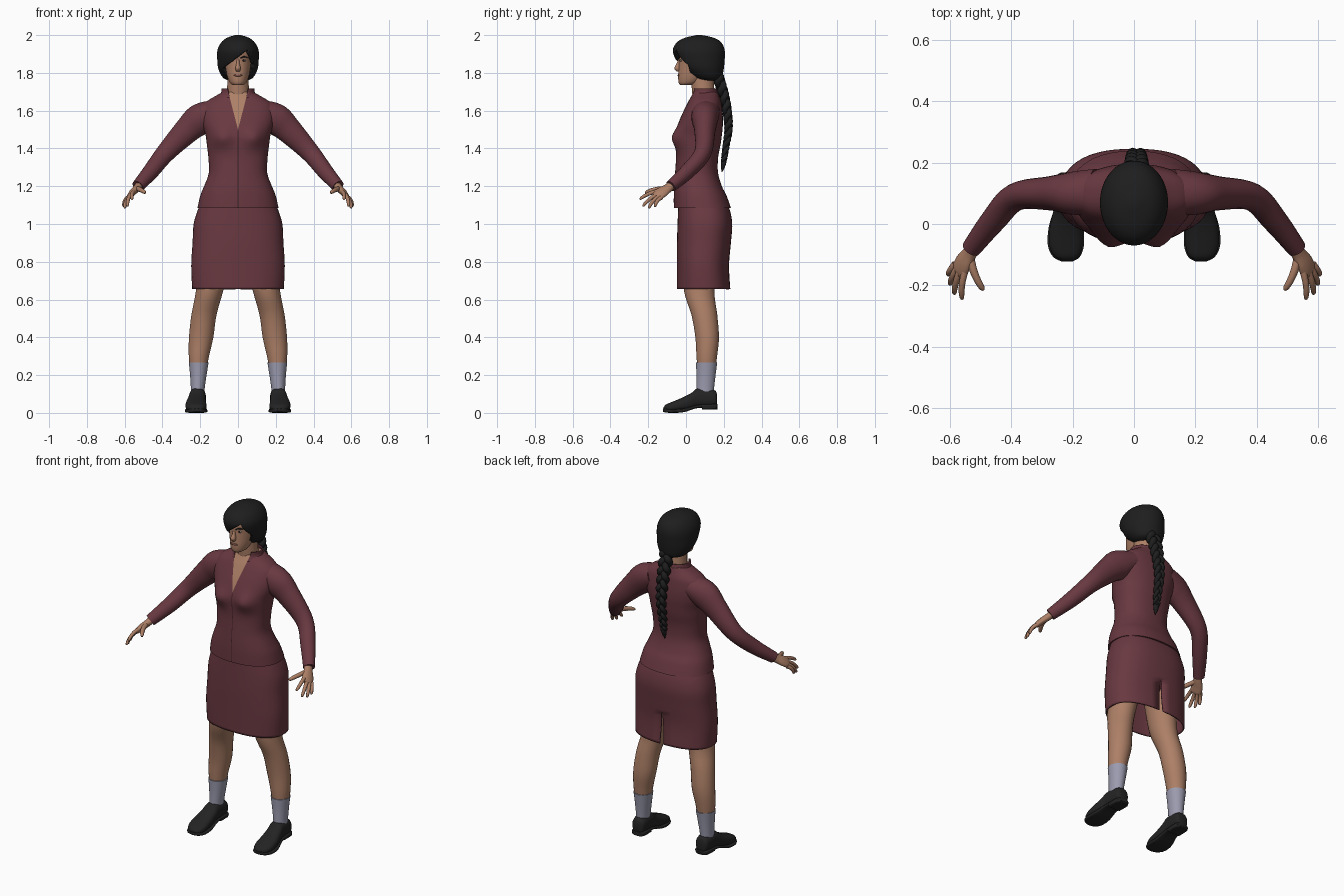
import bpy, bmesh, math
from mathutils import Vector

if "Cube" in bpy.data.objects:
    bpy.data.objects.remove(bpy.data.objects["Cube"], do_unlink=True)

X, Y, Z = Vector((1, 0, 0)), Vector((0, 1, 0)), Vector((0, 0, 1))


def material(name, *rgb):
    m = bpy.data.materials.new(name)
    m.use_nodes = True
    m.diffuse_color = (*rgb, 1)
    m.node_tree.nodes["Principled BSDF"].inputs["Base Color"].default_value = (*rgb, 1)
    return m


cloth = material("maroon cloth", .14, .04, .052)
seam_dark = material("dark seam", .05, .014, .018)
skin = material("skin", .42, .215, .135)
hair = material("black hair", .013, .013, .013)
sock_grey = material("lavender grey sock", .33, .33, .43)
leather = material("black leather", .017, .017, .018)
lip = material("lip", .25, .1, .075)
eye_white = material("eye white", .4, .36, .33)


def finish(name, bm, mats, mirror=False, thick=0):
    """Turn a bmesh into a smooth shaded object with optional modifiers."""
    bm.normal_update()
    for f in bm.faces:
        f.smooth = True
    for e in bm.edges:
        if len(e.link_faces) == 2 and e.calc_face_angle(0) > .75:
            e.smooth = False
    me = bpy.data.meshes.new(name)
    bm.to_mesh(me)
    bm.free()
    for m in mats:
        me.materials.append(m)
    ob = bpy.data.objects.new(name, me)
    bpy.context.collection.objects.link(ob)
    if thick:
        s = ob.modifiers.new("thickness", "SOLIDIFY")
        s.thickness, s.offset = thick, -1
    if mirror:
        ob.modifiers.new("mirror", "MIRROR").use_mirror_merge = False
    return ob


def spline(rows, n):
    """Smoothly interpolate rows of numbers."""
    pts = [rows[0], *rows, rows[-1]]
    out = []
    for p, q, r, s in zip(pts, pts[1:], pts[2:], pts[3:]):
        for k in range(n):
            t = k / n
            out.append([.5 * (2 * b + (c - a) * t + (2 * a - 5 * b + 4 * c - d) * t * t
                              + (3 * b - a - 3 * c + d) * t ** 3)
                        for a, b, c, d in zip(p, q, r, s)])
    return out + [list(rows[-1])]


def loft(name, rows, mats, frame=None, side=X, seg=24, sub=4, power=2, edit=None, **kw):
    """Skin rings given as (x, y, z, half width, half depth)."""
    rows = spline(rows, sub)
    centres = [Vector(r[:3]) for r in rows]
    bm = bmesh.new()
    rings = []
    for i, r in enumerate(rows):
        if frame:
            u, v = frame
        else:
            t = (centres[min(i + 1, len(rows) - 1)] - centres[max(i - 1, 0)]).normalized()
            u = (side - t * t.dot(side)).normalized()
            v = t.cross(u)
        ring = []
        for k in range(seg):
            a = math.tau * (k + .5) / seg
            c, s = (math.copysign(abs(w) ** (2 / power), w) for w in (math.cos(a), math.sin(a)))
            ring.append(bm.verts.new(centres[i] + u * c * max(r[3], .001) + v * s * max(r[4], .001)))
        rings.append(ring)
    for p, q in zip(rings, rings[1:]):
        for k in range(seg):
            j = (k + 1) % seg
            bm.faces.new((p[k], p[j], q[j], q[k]))
    bm.faces.new(rings[0][::-1])
    bm.faces.new(rings[-1])
    bmesh.ops.recalc_face_normals(bm, faces=bm.faces[:])
    bm.normal_update()
    if edit:
        edit(bm)
    return finish(name, bm, mats, **kw)


def stack(name, levels, mats, **kw):
    """Loft of level rings given as (z, half width, front y, back y)."""
    rows = [(0, (f + b) / 2, z, w, (b - f) / 2) for z, w, f, b in levels]
    return loft(name, rows, mats, frame=(X, Y), **kw)


def ball(name, loc, size, mat, mirror=False):
    bm = bmesh.new()
    bmesh.ops.create_uvsphere(bm, u_segments=16, v_segments=10, radius=1)
    for v in bm.verts:
        v.co = Vector(loc) + Vector(a * b for a, b in zip(v.co, size))
    return finish(name, bm, [mat], mirror=mirror)


def cut(bm, co, no):
    bmesh.ops.bisect_plane(bm, geom=bm.verts[:] + bm.edges[:] + bm.faces[:],
                           plane_co=co, plane_no=no)


def drop(bm, rule):
    bm.normal_update()
    bmesh.ops.delete(bm, geom=[f for f in bm.faces if rule(f, f.calc_center_median())],
                     context="FACES")


# Neckline shared by jacket and collar
SLOPE, LOW = .26, 1.5


def cut_neckline(bm):
    for s in (1, -1):
        cut(bm, (0, 0, LOW), (s, 0, -SLOPE))


def in_neckline(c):
    return c.y < .08 and abs(c.x) < SLOPE * (c.z - LOW)


# Jacket with bust, open neckline and front seam
def shape_jacket(bm):
    for v in bm.verts:
        if v.co.y < .06:
            d = ((abs(v.co.x) - .085) / .05) ** 2 + ((v.co.z - 1.455) / .05) ** 2
            v.co.y -= .03 * math.exp(-d)
    cut_neckline(bm)
    for s in (.002, -.002):
        cut(bm, (s, 0, 0), X)
    bm.normal_update()
    for f in bm.faces:
        c = f.calc_center_median()
        if in_neckline(c) or (f.normal.z > .9 and c.z > 1.69):
            f.material_index = 1
        elif c.y < .03 and abs(c.x) < .002 and c.z < LOW:
            f.material_index = 2


stack("jacket", [(1.085, .215, -.065, .238), (1.15, .2, -.065, .215), (1.2, .18, -.063, .19),
                 (1.27, .155, -.058, .17), (1.35, .157, -.053, .17), (1.42, .165, -.055, .183),
                 (1.47, .172, -.055, .19), (1.52, .187, -.045, .195), (1.57, .195, -.026, .195),
                 (1.62, .188, -.002, .19), (1.65, .165, .013, .185), (1.68, .115, .03, .175),
                 (1.7, .08, .04, .17)],
      [cloth, skin, seam_dark], seg=48, power=2.3, edit=shape_jacket)


def shape_collar(bm):
    cut_neckline(bm)
    drop(bm, lambda f, c: in_neckline(c) or abs(f.normal.z) > .95)


stack("collar", [(1.67, .108, .018, .18), (1.695, .09, .026, .168), (1.718, .088, .028, .162)],
      [cloth], seg=40, edit=shape_collar, thick=.008)


# Skirt with a back slit
def shape_skirt(bm):
    top = .86
    slit = {v for v in bm.verts if abs(v.co.x) < .035 and v.co.y > .1 and v.co.z < top}
    for v in slit:
        v.co.x = math.copysign(.003 + .05 * (top - v.co.z), v.co.x)
    drop(bm, lambda f, c: abs(f.normal.z) > .95 or all(v in slit for v in f.verts))


stack("skirt", [(.655, .243, -.048, .235), (.78, .248, -.048, .228), (.9, .241, -.048, .238),
                (1, .235, -.045, .245), (1.08, .211, -.042, .23), (1.13, .185, -.04, .2)],
      [cloth], seg=48, power=2.4, sub=6, edit=shape_skirt, thick=.008)

# Sleeves
loft("sleeve", [(.12, .105, 1.595, .075, .065), (.2, .1, 1.555, .07, .083),
                (.27, .1, 1.495, .056, .07), (.385, .088, 1.375, .045, .051),
                (.46, .01, 1.28, .04, .043), (.53, -.08, 1.2, .031, .033)],
     [cloth], side=Y, mirror=True, sub=6)

# Hands
loft("palm", [(.515, -.065, 1.215, .022, .022), (.535, -.095, 1.19, .026, .02),
              (.555, -.125, 1.17, .034, .018), (.568, -.15, 1.153, .034, .015),
              (.574, -.16, 1.146, .026, .009)],
     [skin], side=Vector((1, 1, -1)), mirror=True, seg=16)
DIGITS = {
    "thumb": ((.535, -.105, 1.187), (.49, -.215, 1.165)),
    "index_finger": ((.55, -.15, 1.173), (.56, -.245, 1.13)),
    "middle_finger": ((.565, -.148, 1.158), (.585, -.228, 1.093)),
    "ring_finger": ((.575, -.142, 1.147), (.599, -.197, 1.083)),
    "little_finger": ((.583, -.13, 1.14), (.605, -.165, 1.09)),
}
for name, (root, tip) in DIGITS.items():
    a, b = Vector(root), Vector(tip)
    bend = Vector((.006, -.005, .006))
    size = .013 if name == "thumb" else .0105
    rows = [(*(a.lerp(b, t) + bend * 4 * t * (1 - t)), size * k, size * k)
            for t, k in ((0, 1.1), (.35, 1), (.7, .9), (.93, .7), (1, .3))]
    loft(name, rows, [skin], side=Vector((1, 1, -1)), mirror=True, seg=10, sub=2)

# Legs and socks
loft("leg", [(.21, .108, .22, .043, .047), (.207, .11, .3, .054, .055), (.195, .112, .4, .065, .063),
             (.18, .097, .52, .067, .069), (.15, .07, .65, .073, .082), (.12, .08, .85, .09, .1)],
     [skin], frame=(X, Y), mirror=True)
loft("sock", [(.214, .1, .09, .036, .046), (.213, .102, .13, .037, .047),
              (.21, .106, .2, .044, .051), (.208, .109, .268, .053, .057)],
     [sock_grey], frame=(X, Y), mirror=True)

# Shoes
loft("shoe", [(.212, .165, .065, .02, .025), (.212, .155, .075, .037, .043),
              (.213, .11, .08, .043, .05), (.215, .06, .078, .044, .052),
              (.218, .03, .062, .048, .045), (.222, -.02, .045, .054, .036),
              (.222, -.07, .033, .054, .027), (.22, -.105, .026, .04, .019),
              (.218, -.119, .02, .015, .01)],
     [leather], frame=(X, Z), power=2.5, mirror=True)
loft("sole", [(.212, .168, .036, .025, .009), (.212, .15, .036, .042, .009),
              (.215, .06, .034, .044, .009), (.221, -.01, .014, .057, .01),
              (.222, -.07, .01, .059, .01), (.22, -.108, .012, .043, .01),
              (.218, -.123, .014, .015, .008)],
     [leather], frame=(X, Z), power=4, mirror=True)
loft("heel", [(.212, .166, .033, .026, .014), (.212, .15, .033, .042, .014),
              (.213, .085, .032, .042, .014)],
     [leather], frame=(X, Z), power=5, mirror=True, sub=2)

# Neck, head and face
stack("neck", [(1.62, .065, .04, .16), (1.72, .058, .03, .15), (1.8, .055, .025, .145)], [skin])
stack("head", [(1.735, .026, -.03, .03), (1.748, .043, -.039, .07), (1.78, .057, -.042, .11),
               (1.82, .067, -.04, .15), (1.86, .074, -.038, .175), (1.9, .077, -.038, .18),
               (1.94, .068, -.025, .17), (1.97, .04, .01, .13)], [skin], seg=32)
loft("nose", [(0, -.038, 1.807, .009, .011), (0, -.044, 1.824, .015, .018),
              (0, -.038, 1.85, .009, .012), (0, -.03, 1.874, .007, .01)],
     [skin], frame=(X, Y), seg=16)
ball("mouth", (0, -.0385, 1.787), (.023, .006, .006), lip)
ball("eye", (.03, -.0265, 1.865), (.013, .006, .0055), eye_white, True)
ball("pupil", (.03, -.03, 1.865), (.006, .004, .005), hair, True)
loft("eyebrow", [(.011, -.037, 1.877, .003, .003), (.03, -.031, 1.885, .004, .004),
                 (.05, -.013, 1.881, .002, .002)], [hair], mirror=True, seg=8, side=Z)


# Hair cap with a swept fringe
def shape_hair(bm):
    lines = [(Vector((0, 0, 1.883)), Vector((-.74, 0, 1))),
             (Vector((.053, 0, 1.926)), Vector((2.4, 0, 1))),
             (Vector((0, .03, 1.775)), Vector((0, 1, .28)))]
    for co, no in lines:
        cut(bm, co, no)
    drop(bm, lambda f, c: all((c - co).dot(no) < 0 for co, no in lines))


stack("hair_cap", [(1.76, .05, .07, .17), (1.775, .08, .04, .19), (1.82, .104, -.02, .2),
                   (1.87, .11, -.055, .205), (1.92, .109, -.07, .205), (1.96, .09, -.05, .188),
                   (1.985, .06, -.008, .15), (2, .015, .055, .085)],
      [hair], seg=48, edit=shape_hair, thick=.025)

# Three strand braid with a tied tail
path = spline([(1.79, .165), (1.7, .195), (1.6, .217), (1.5, .225), (1.4, .21), (1.33, .2)], 12)
for strand in range(3):
    rows = []
    for i, (z, y) in enumerate(path):
        t = i / (len(path) - 1)
        s = 1 - .55 * t
        a = math.tau * (3.5 * t + strand / 3)
        rows.append((.008 + .025 * s * math.sin(a), y + .013 * s * math.sin(2 * a), z,
                     .021 * s, .021 * s))
    loft("braid_strand", rows, [hair], seg=10, sub=2)
loft("braid_tail", [(.008, .2, 1.345, .012, .012), (.008, .199, 1.325, .016, .015),
                    (.008, .195, 1.3, .012, .01), (.008, .19, 1.275, .002, .002)],
     [hair], seg=12)
